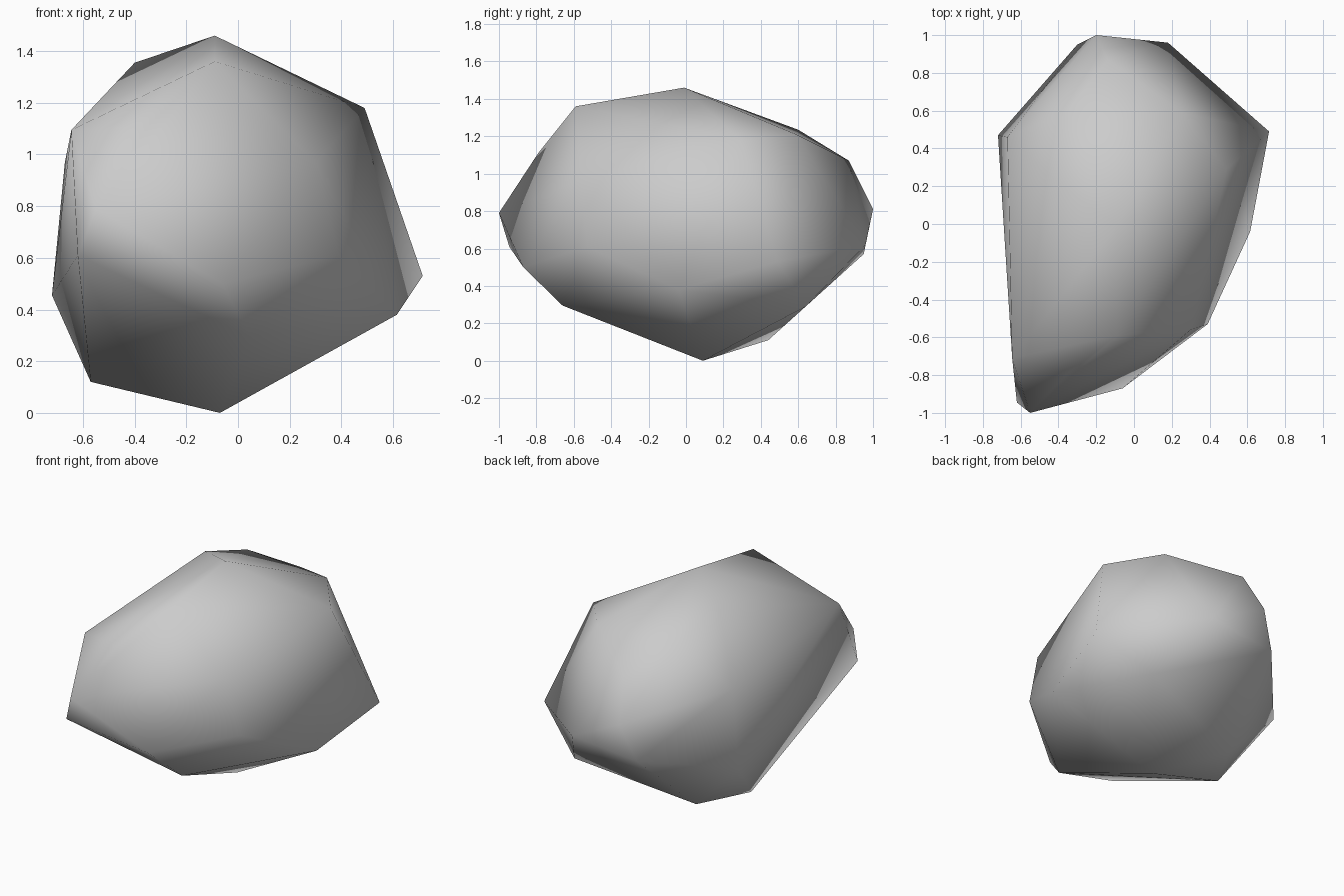
import bpy
import bmesh

# Remove only the default cube
default_cube = bpy.data.objects.get("Cube")
if default_cube is not None:
    bpy.data.objects.remove(default_cube, do_unlink=True)


def make_material(name, value):
    """Create one flat grey material for both viewport and render."""
    material = bpy.data.materials.new(name)
    material.use_nodes = True
    colour = (value, value, value, 1)
    material.diffuse_color = colour
    shader = material.node_tree.nodes["Principled BSDF"]
    shader.inputs["Base Color"].default_value = colour
    return material


# Corner points of the boulder, grouped by the region they shape
corners = {
    "crown": [(-.09, -.01, 1.46), (-.09, -.59, 1.36), (-.4, .22, 1.355),
              (-.35, .6, 1.235), (.25, .59, 1.21), (.49, .29, 1.18)],
    "front": [(-.645, -.71, 1.095), (-.35, -.79, 1.11), (.3, -.56, .97),
              (-.55, -1, .79), (-.62, -.945, .61), (-.06, -.87, .5),
              (.39, -.53, .61)],
    "back": [(-.14, .87, 1.07), (-.2, 1, .81), (-.3, .95, .57),
             (.18, .96, .62)],
    "sides": [(-.67, .46, .97), (-.72, .47, .455), (.715, .49, .53),
              (.615, -.04, .38)],
    "base": [(-.07, .09, 0), (-.57, .12, .12), (-.385, .44, .11),
             (.045, -.66, .295), (.385, .64, .29)],
}


def build_boulder(name, regions, material):
    """Wrap the corner points in a convex skin and shade it smooth."""
    bm = bmesh.new()
    for points in regions.values():
        for point in points:
            bm.verts.new(point)
    bmesh.ops.convex_hull(bm, input=bm.verts[:])

    # Drop any point that ended up under the skin
    loose = [vert for vert in bm.verts if not vert.link_faces]
    bmesh.ops.delete(bm, geom=loose, context="VERTS")
    bmesh.ops.recalc_face_normals(bm, faces=bm.faces[:])
    for face in bm.faces:
        face.smooth = True

    mesh = bpy.data.meshes.new(name)
    bm.to_mesh(mesh)
    bm.free()
    mesh.materials.append(material)
    boulder = bpy.data.objects.new(name, mesh)
    bpy.context.collection.objects.link(boulder)
    return boulder


build_boulder("boulder", corners, make_material("stone_grey", .6))
